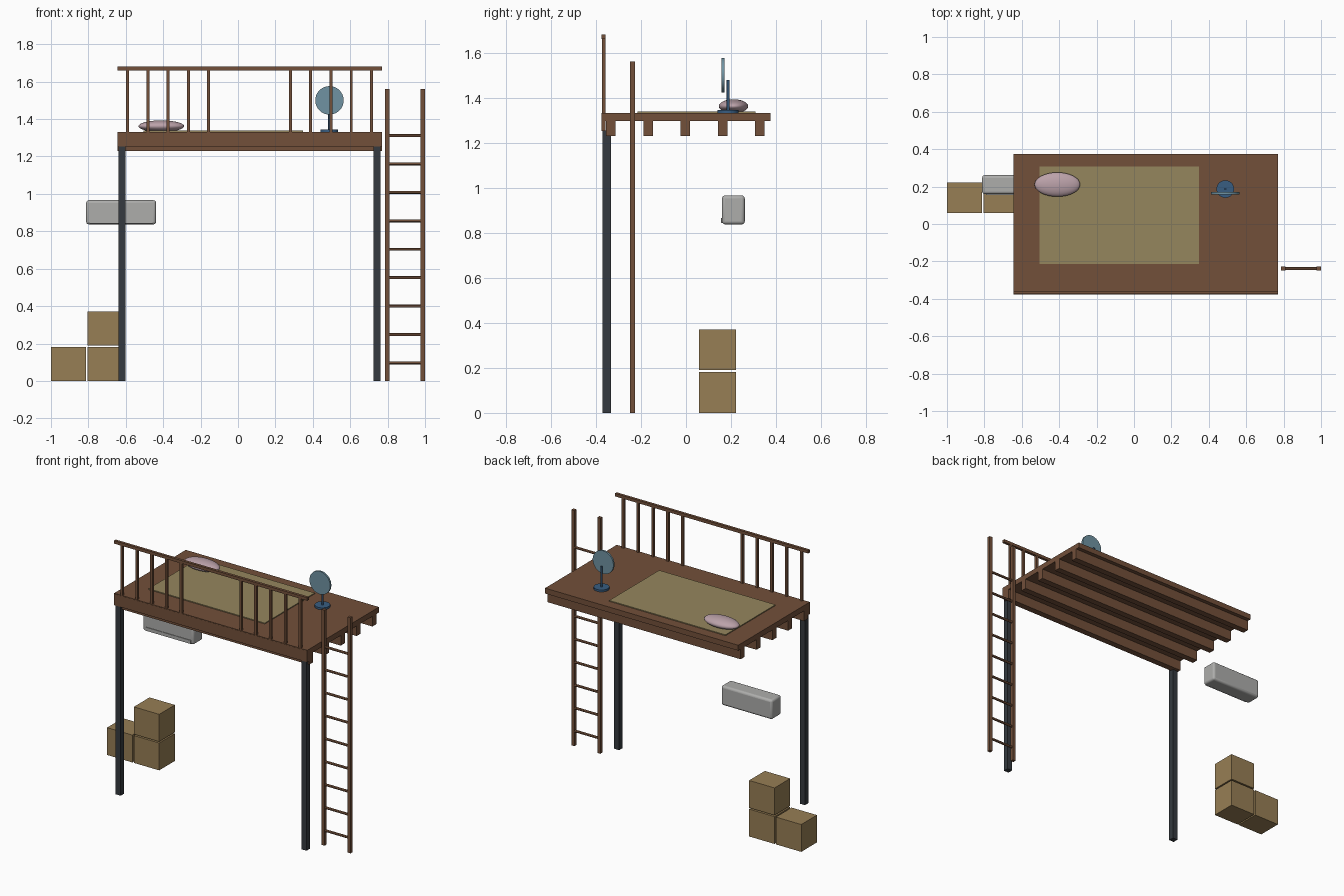
import bpy, math

if "Cube" in bpy.data.objects:
    bpy.data.objects.remove(bpy.data.objects["Cube"])


def material(name, rgb):
    m = bpy.data.materials.new(name)
    m.diffuse_color = (*rgb, 1)
    m.use_nodes = True
    m.node_tree.nodes["Principled BSDF"].inputs["Base Color"].default_value = m.diffuse_color
    return m


WOOD = material("wood", (0.17, 0.08, 0.042))
STEEL = material("dark_steel", (0.035, 0.042, 0.05))
MAT = material("mat_cloth", (0.30, 0.24, 0.11))
CARD = material("cardboard", (0.31, 0.21, 0.09))
PINK = material("pillow_cloth", (0.50, 0.36, 0.40))
BLUE = material("fan_blue", (0.04, 0.11, 0.22))
PALE = material("fan_pale_blue", (0.16, 0.29, 0.36))
GREY = material("casing_grey", (0.42, 0.42, 0.41))


def finish(name, mat):
    o = bpy.context.object
    o.name = name
    o.data.materials.append(mat)
    return o


def box(name, x, y, z, mat, bevel=0, segments=2):
    """Box from (min, max) pairs."""
    bpy.ops.mesh.primitive_cube_add(size=1, location=[(a + b) / 2 for a, b in (x, y, z)])
    o = finish(name, mat)
    o.scale = [b - a for a, b in (x, y, z)]
    bpy.ops.object.transform_apply(location=False, rotation=False, scale=True)
    if bevel:
        m = o.modifiers.new("bevel", 'BEVEL')
        m.width, m.segments = bevel, segments
    return o


def cylinder(name, r, depth, loc, mat, rot=(0, 0, 0), sides=32):
    bpy.ops.mesh.primitive_cylinder_add(vertices=sides, radius=r, depth=depth,
                                        location=loc, rotation=rot)
    o = finish(name, mat)
    bpy.ops.object.shade_smooth_by_angle()
    return o


def around(c, half):
    return (c - half, c + half)


# Platform: slab, front fascia and joists
LENGTH = (-0.645, 0.77)
box("deck", LENGTH, (-0.375, 0.375), (1.296, 1.332), WOOD)
box("front_fascia", LENGTH, (-0.376, -0.357), (1.253, 1.328), WOOD)
for i in range(5):
    box(f"joist_{i}", LENGTH, around(-0.334 + 0.1655 * i, 0.021), (1.229, 1.298), WOOD)

# Two front posts
for side, x in (("left", -0.6195), ("right", 0.7425)):
    box(f"{side}_post", around(x, 0.0185), (-0.37, -0.334), (0, 1.254), STEEL)

# Railing with a gap in the middle
box("top_rail", LENGTH, (-0.375, -0.357), (1.66, 1.68), WOOD)
for start in (-0.591, 0.28):
    for i in range(5):
        box("baluster", around(start + 0.1085 * i, 0.008), around(-0.366, 0.008),
            (1.32, 1.665), WOOD)

# Ladder
for side, x in (("left", 0.798), ("right", 0.988)):
    box(f"ladder_{side}_rail", around(x, 0.011), around(-0.238, 0.011), (0, 1.56), WOOD)
for i in range(9):
    cylinder("ladder_rung", 0.008, 0.19, (0.893, -0.238, 0.096 + 0.152 * i), WOOD,
             (0, math.pi / 2, 0), 12)

# Sleeping mat and pillow
box("sleeping_mat", (-0.505, 0.347), (-0.215, 0.308), (1.33, 1.338), MAT)
bpy.ops.mesh.primitive_uv_sphere_add(segments=32, ring_count=16, radius=1,
                                     location=(-0.41, 0.211, 1.362))
pillow = finish("pillow", PINK)
pillow.scale = (0.122, 0.065, 0.031)
bpy.ops.object.shade_smooth()

# Table fan
cylinder("fan_base", 0.047, 0.014, (0.488, 0.187, 1.338), BLUE)
cylinder("fan_stem", 0.006, 0.14, (0.488, 0.187, 1.409), BLUE, sides=16)
cylinder("fan_disc", 0.076, 0.012, (0.489, 0.164, 1.5), PALE, (math.pi / 2, 0, 0), 40)

# Air conditioner with front vent
ac = box("air_conditioner", (-0.812, -0.438), (0.16, 0.261), (0.837, 0.966), GREY, 0.014, 3)
bpy.context.view_layer.objects.active = ac
bpy.ops.object.shade_smooth_by_angle()
box("air_conditioner_vent", (-0.79, -0.457), (0.156, 0.18), (0.843, 0.866), GREY)

# Stacked cardboard boxes
for name, x, z in (("left", -1.0, 0), ("right", -0.804, 0), ("top", -0.804, 0.19)):
    box(f"{name}_carton", (x, x + 0.186), (0.058, 0.222), (z, z + 0.181), CARD)
